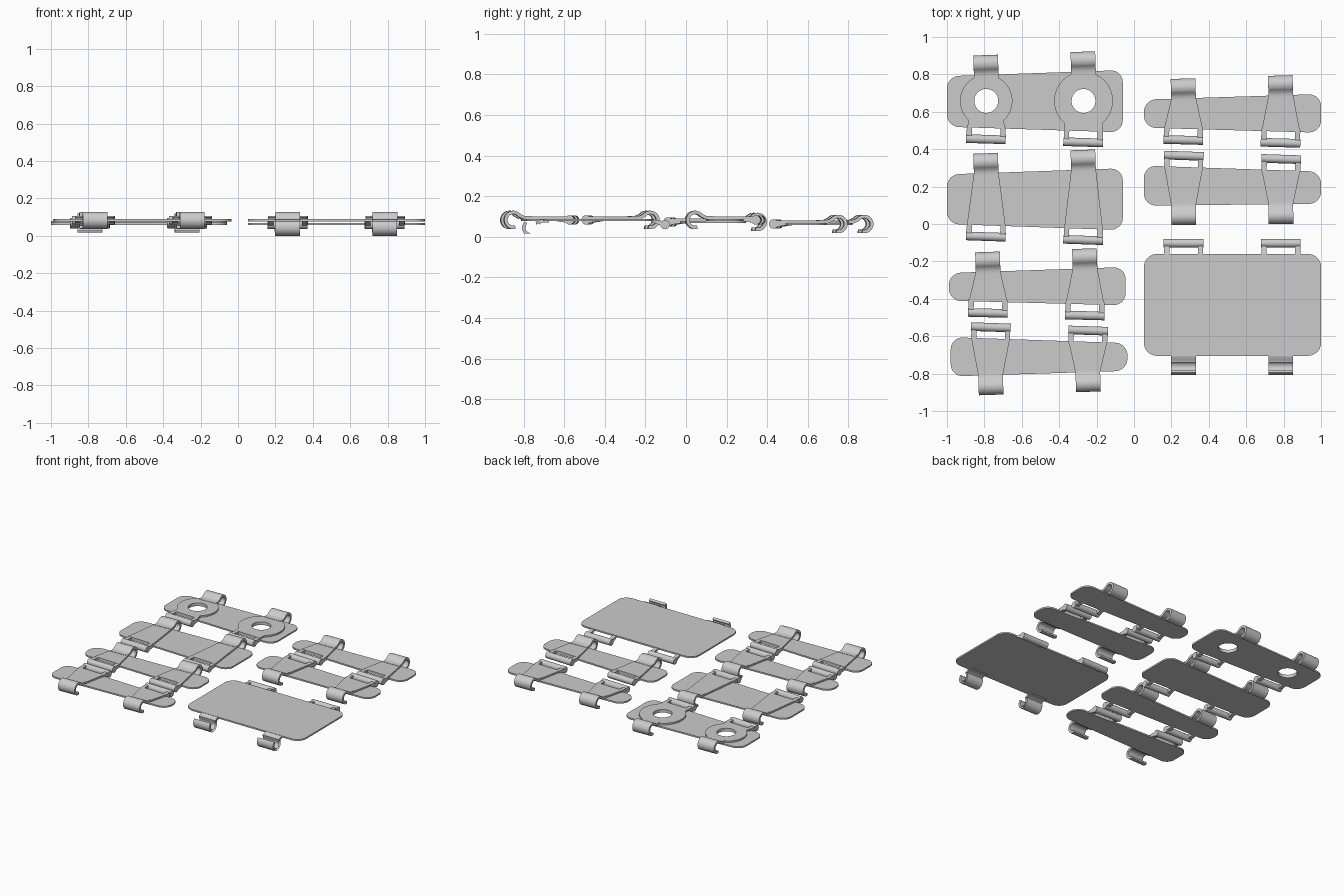
import bpy, bmesh
from math import sin, cos, pi, radians, atan
from mathutils import Matrix, Vector

if "Cube" in bpy.data.objects:
    bpy.data.objects.remove(bpy.data.objects["Cube"])

T = 0.011          # plate thickness
S = 0.013          # strap thickness


def flat(name, loops, z=0.0, t=T, matrix=None, smooth=True):
    """Extruded 2D outline (first loop) with optional holes (other loops)."""
    cu = bpy.data.curves.new(name, 'CURVE')
    cu.dimensions, cu.fill_mode, cu.extrude = '2D', 'BOTH', t / 2
    for pts in loops:
        sp = cu.splines.new('POLY')
        sp.points.add(len(pts) - 1)
        for p, q in zip(sp.points, pts):
            p.co = (q[0], q[1], 0, 1)
        sp.use_cyclic_u = True
    tmp = bpy.data.objects.new(name + "_curve", cu)
    bpy.context.collection.objects.link(tmp)
    dg = bpy.context.evaluated_depsgraph_get()
    me = bpy.data.meshes.new_from_object(tmp.evaluated_get(dg))
    bpy.data.objects.remove(tmp)
    me.transform(matrix if matrix else Matrix.Translation((0, 0, z)))
    return finish(name, me, smooth)


def finish(name, me, smooth=True):
    bm = bmesh.new()
    bm.from_mesh(me)
    bmesh.ops.remove_doubles(bm, verts=bm.verts, dist=1e-5)
    bmesh.ops.recalc_face_normals(bm, faces=bm.faces)
    bm.to_mesh(me)
    bm.free()
    if smooth:
        me.shade_smooth()
        me.set_sharp_from_angle(angle=radians(35))
    ob = bpy.data.objects.new(name, me)
    bpy.context.collection.objects.link(ob)
    return ob


def rounded(corners, r, n=8):
    out = []
    for i, p in enumerate(corners):
        p = Vector(p)
        d1 = (Vector(corners[i - 1]) - p).normalized()
        d2 = (Vector(corners[(i + 1) % len(corners)]) - p).normalized()
        c = p + (d1 + d2) * r
        for k in range(n + 1):
            a = pi / 2 * k / n
            out.append(c - d2 * r * cos(a) - d1 * r * sin(a))
    return out


def circle(x, y, r, a0=0, a1=360, n=48):
    steps = n if a1 - a0 == 360 else n + 1
    return [(x + r * cos(radians(a0 + (a1 - a0) * k / n)),
             y + r * sin(radians(a0 + (a1 - a0) * k / n))) for k in range(steps)]


def ribbon(path, w):
    """Give a centre line the thickness w."""
    path = [Vector(p) for p in path]
    left, right = [], []
    for i, p in enumerate(path):
        d = (path[min(i + 1, len(path) - 1)] - path[max(i - 1, 0)]).normalized()
        nrm = Vector((-d.y, d.x)) * w / 2
        left.append(p + nrm)
        right.append(p - nrm)
    return left + right[::-1]


def frame(x, y, z, slope, s):
    """Local axes: y points outward from the plate edge."""
    return (Matrix.Translation((x, y, z)) @
            Matrix.Rotation(atan(slope) + (0 if s > 0 else pi), 4, 'Z'))


# local profile (outward, up) -> outline lying in the yz plane, extruded along x
UPRIGHT = Matrix(((0, 0, 1, 0), (1, 0, 0, 0), (0, 1, 0, 0), (0, 0, 0, 1)))
CLIP = ribbon([(-.03, .011), (-.01, .011), (.008, .012), (.02, .017)] +
              circle(.06, 0, .037, 140, -105, 28), .017)
HANGING_CLIP = ribbon([(-.03, -.003), (-.01, -.003), (.01, -.006), (.02, -.014)] +
                      circle(.057, -.038, .0365, 140, 405, 28), .017)


def clip(name, profile, m):
    flat(name, [profile], t=.132, matrix=m @ UPRIGHT)


def hinge_bar(name, m, drop=0.0):
    flat(name + "_bar", [circle(0, 0, .023, n=24)], t=.212,
         matrix=m @ Matrix.Translation((0, .06, -drop)) @ UPRIGHT)
    for side in (-1, 1):
        prof = [(-.012, -.005), (.06, -.016 - drop), (.06, .016 - drop), (-.012, .017 if not drop else .004)]
        flat(name + "_arm", [prof], t=.028,
             matrix=m @ Matrix.Translation((side * .09, 0, 0)) @ UPRIGHT)


# name, z, x0, x1, left (low, high), right (low, high), clip side, strap centres, ring radii
PLATES = [
    ("ring_plate", .063, -1, -.06, (.52, .79), (.49, .823), 1, (-.79, -.27), (.14, .157)),
    ("wide_plate", .073, -1, -.06, (0, .265), (-.033, .298), 1, (-.79, -.27), None),
    ("slim_plate_a", .083, -.99, -.045, (-.41, -.262), (-.435, -.23), 1, (-.78, -.262), None),
    ("slim_plate_b", .083, -.98, -.035, (-.815, -.605), (-.785, -.637), -1, (-.767, -.247), None),
    ("slim_plate_c", .063, .053, 1, (.515, .665), (.488, .695), 1, (.265, .785), None),
    ("slim_plate_d", .083, .053, 1, (.098, .312), (.108, .28), -1, (.265, .785), None),
]

for name, z, x0, x1, L, R, s, centres, rings in PLATES:
    k_lo, k_hi = (R[0] - L[0]) / (x1 - x0), (R[1] - L[1]) / (x1 - x0)
    holes = [circle(x, .658, .064) for x in centres] if rings else []
    outline = rounded([(x0, L[0]), (x1, R[0]), (x1, R[1]), (x0, L[1])], .065)
    flat(name, [outline] + holes, z)
    for i, x in enumerate(centres):
        lo, hi = L[0] + k_lo * (x - x0), L[1] + k_hi * (x - x0)
        (yc, kc), (yl, kl) = ((hi, k_hi), (lo, k_lo)) if s > 0 else ((lo, k_lo), (hi, k_hi))
        zs = z + T / 2 + S / 2 - .001
        if rings:   # ring with a neck leading to the hinge bar
            shape = circle(x, .658, rings[i], -48, 228)
            shape += [(x - .1, yl - .1 * kl), (x + .1, yl + .1 * kl)]
            flat(name + "_ring", [shape, holes[i]], zs, S)
        else:       # tapered strap
            shape = [(x - .066, yc - .066 * kc), (x + .066, yc + .066 * kc),
                     (x + .103, yl + .103 * kl), (x - .103, yl - .103 * kl)]
            flat(name + "_strap", [shape], zs, S)
        clip(name + "_clip", CLIP, frame(x, yc, z, kc, s))
        hinge_bar(name + "_hinge", frame(x, yl, z, kl, -s))

# large plain plate, turned over so its clips and bars hang below
ZG = .083
flat("large_plate", [rounded([(.053, -.705), (1, -.705), (1, -.16), (.053, -.16)], .07)], ZG)
for x in (.265, .785):
    clip("large_plate_clip", HANGING_CLIP, frame(x, -.705, ZG, 0, -1))
    hinge_bar("large_plate_hinge", frame(x, -.163, ZG, 0, 1), .023)
